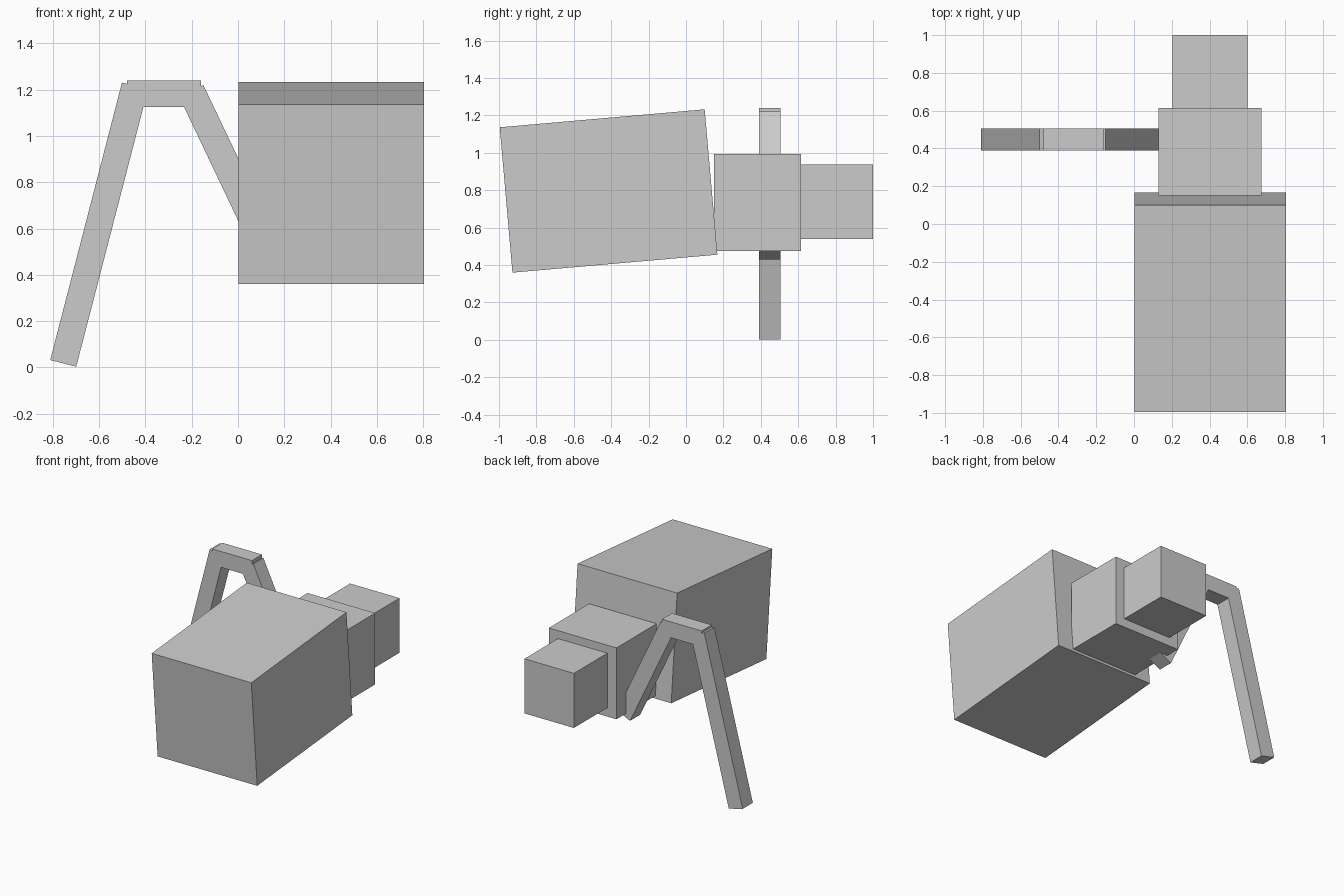
import bpy
import math
from mathutils import Vector

default_cube = bpy.data.objects.get("Cube")
if default_cube:
    bpy.data.objects.remove(default_cube, do_unlink=True)

# Single flat grey
grey = bpy.data.materials.new("light_grey")
grey.use_nodes = True
colour = (0.6, 0.6, 0.6, 1.0)
grey.diffuse_color = colour
grey.node_tree.nodes["Principled BSDF"].inputs["Base Color"].default_value = colour


def box(name, centre, size, rotation=(0, 0, 0)):
    bpy.ops.mesh.primitive_cube_add(size=1, location=centre, rotation=rotation)
    obj = bpy.context.object
    obj.name = name
    obj.scale = size
    bpy.ops.object.transform_apply(location=False, rotation=False, scale=True)
    obj.data.materials.append(grey)
    return obj


def leg_segment(name, start, end, width=0.116, y=0.447):
    """Square bar between two (x, z) points."""
    a, b = Vector((start[0], y, start[1])), Vector((end[0], y, end[1]))
    d = b - a
    return box(name, (a + b) / 2, (width, width, d.length),
               (0, math.atan2(d.x, d.z), 0))


# Body: tilted abdomen, thorax and head in a row
box("abdomen", (0.403, -0.414, 0.796), (0.803, 1.10, 0.78), (math.radians(5), 0, 0))
box("thorax", (0.403, 0.383, 0.735), (0.545, 0.464, 0.52))
box("head", (0.403, 0.80, 0.738), (0.398, 0.40, 0.398))

# One bent leg on the right side
leg_segment("upper_leg", (0.15, 0.455), (-0.202, 1.195))
leg_segment("knee", (-0.48, 1.182), (-0.16, 1.182))
leg_segment("lower_leg", (-0.755, 0.0175), (-0.445, 1.216))
